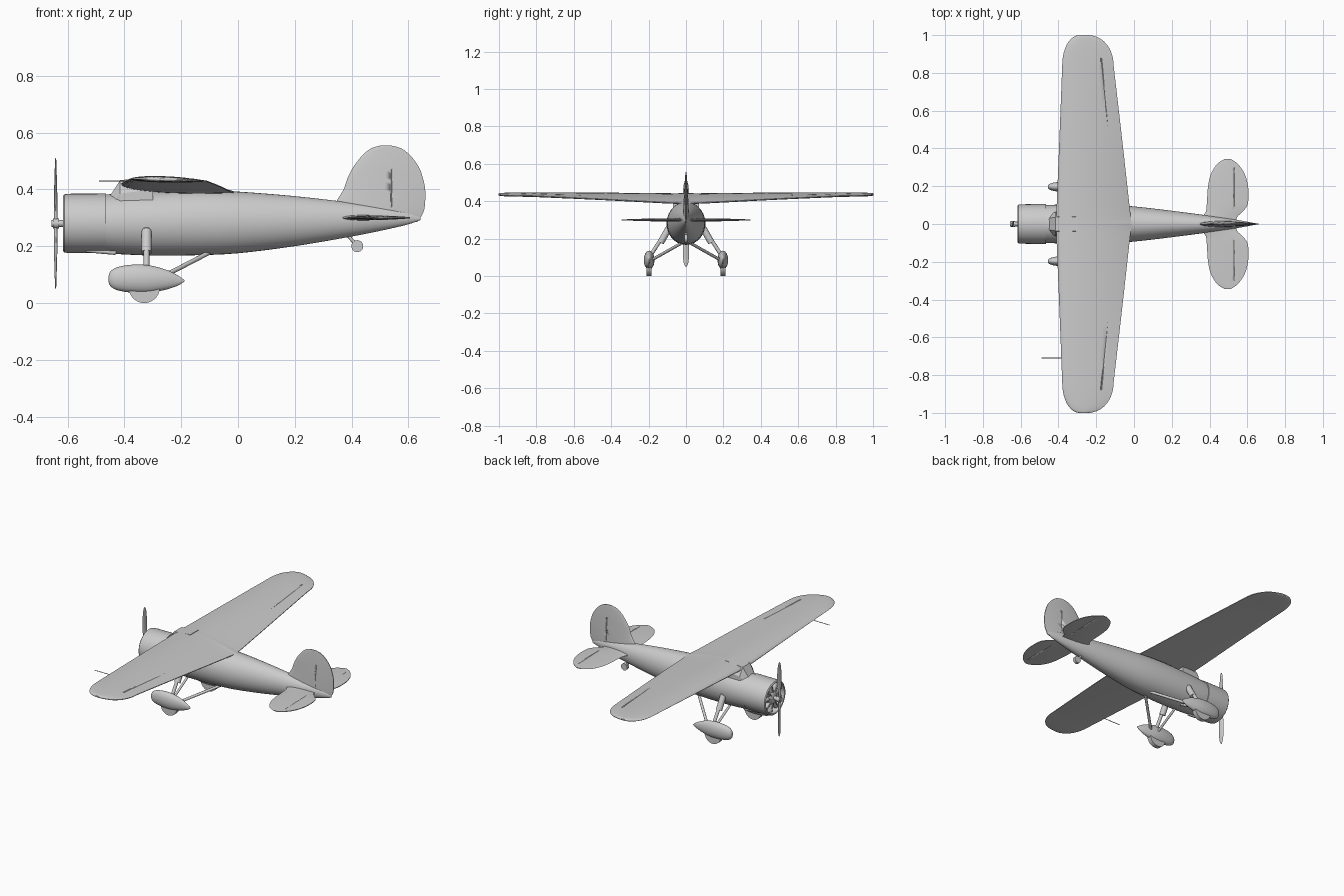
import bpy, bmesh, math
from mathutils import Vector

cube = bpy.data.objects.get("Cube")
if cube:
    bpy.data.objects.remove(cube)

paint = bpy.data.materials.new("plain_grey")
paint.use_nodes = True
GREY = (0.6, 0.6, 0.6, 1)
paint.diffuse_color = GREY
paint.node_tree.nodes["Principled BSDF"].inputs["Base Color"].default_value = GREY


def finish(name, bm, angle=40):
    bmesh.ops.recalc_face_normals(bm, faces=bm.faces)
    mesh = bpy.data.meshes.new(name)
    bm.to_mesh(mesh)
    bm.free()
    mesh.materials.append(paint)
    ob = bpy.data.objects.new(name, mesh)
    bpy.context.collection.objects.link(ob)
    bpy.ops.object.select_all(action='DESELECT')
    ob.select_set(True)
    bpy.context.view_layer.objects.active = ob
    bpy.ops.object.shade_smooth_by_angle(angle=math.radians(angle))
    return ob


def loft(name, rings, closed=False, angle=40):
    """Skin a series of equal closed rings; cap the ends or join last to first."""
    bm = bmesh.new()
    vs = [[bm.verts.new(p) for p in r] for r in rings]
    n = len(vs[0])
    pairs = list(zip(vs, vs[1:])) + ([(vs[-1], vs[0])] if closed else [])
    for a, b in pairs:
        for i in range(n):
            j = (i + 1) % n
            bm.faces.new((a[i], a[j], b[j], b[i]))
    if not closed:
        bm.faces.new(vs[0])
        bm.faces.new(vs[-1])
    return finish(name, bm, angle)


def smooth(rows, steps=4):
    """Catmull-Rom refinement of a station table."""
    out = []
    for i in range(len(rows) - 1):
        p = [rows[max(0, min(len(rows) - 1, i + k))] for k in (-1, 0, 1, 2)]
        for s in range(steps):
            t = s / steps
            out.append([b + t / 2 * (c - a + t * (2*a - 5*b + 4*c - d + t * (3*(b - c) + d - a)))
                        for a, b, c, d in zip(*p)])
    return out + [list(rows[-1])]


def ellipses(stations, y=0, n=40):
    """Stations are x, bottom, top, half width."""
    return [[(x, y + w * math.cos(a), (lo + hi) / 2 + (hi - lo) / 2 * math.sin(a))
             for a in (math.tau * i / n for i in range(n))] for x, lo, hi, w in stations]


def foil(le, te, top, bottom, drop=0, n=14):
    """Closed aerofoil ring as (chord position, height) pairs."""
    shape = lambda t: 2.6 * (math.sqrt(t) * .7 - .25 * t - .45 * t * t)
    ts = [(1 - math.cos(math.pi * i / n)) / 2 for i in range(n + 1)]
    up = [(le + (te - le) * t, top * shape(t) - drop * t * t + .002 * t) for t in ts]
    low = [(le + (te - le) * t, -bottom * shape(t) - drop * t * t - .002 * t) for t in ts[1:]]
    return up + low[::-1]


def lathe(name, profile, z=0.28, n=48):
    rings = [[(x, r * math.cos(math.tau * i / n), z + r * math.sin(math.tau * i / n))
              for i in range(n)] for x, r in profile]
    return loft(name, rings, angle=35)


def rod(name, a, b, r, r2=None, n=16, flat=1):
    a, b = Vector(a), Vector(b)
    bm = bmesh.new()
    bmesh.ops.create_cone(bm, cap_ends=True, segments=n, radius1=r,
                          radius2=r if r2 is None else r2, depth=(b - a).length)
    bmesh.ops.scale(bm, vec=(1, flat, 1), verts=bm.verts)
    rot = (b - a).to_track_quat('Z', 'Y').to_matrix()
    bmesh.ops.rotate(bm, matrix=rot, verts=bm.verts)
    bmesh.ops.translate(bm, vec=(a + b) / 2, verts=bm.verts)
    return finish(name, bm)


def groove(target, a, b, size):
    """Cut a narrow hinge slot along a line."""
    cutter = rod("slot_cutter", a, b, size, n=4)
    cutter.hide_render = True
    mod = target.modifiers.new("slot", 'BOOLEAN')
    mod.object, mod.operation, mod.solver = cutter, 'DIFFERENCE', 'EXACT'
    bpy.context.view_layer.objects.active = target
    bpy.ops.object.modifier_apply(modifier=mod.name)
    bpy.data.objects.remove(cutter)


# Fuselage and cockpit fairing
loft("fuselage", ellipses(smooth([
    (-.49, .178, .380, .098), (-.42, .172, .385, .102), (-.3, .167, .392, .104),
    (-.15, .168, .397, .102), (0, .175, .392, .093), (.2, .200, .376, .070),
    (.4, .234, .353, .044), (.52, .258, .336, .026), (.6, .277, .320, .012),
    (.642, .292, .302, .003)])))
loft("windscreen", [[(x + s * .035 * abs(y) / w, y, z) for y, z in
                     ((-w, .33), (-w, lo), (-w * .55, hi), (w * .55, hi), (w, lo), (w, .33))]
                    for x, w, lo, hi, s in ((-.468, .055, .362, .380, 1), (-.415, .066, .385, .432, 0),
                                            (-.30, .07, .40, .445, 0))], angle=20)

# Cowling, engine and exhaust
lathe("cowling", [(-.57, .02), (-.57, .088), (-.605, .088), (-.613, .091), (-.616, .097),
                  (-.611, .1025), (-.59, .1045), (-.465, .105), (-.465, .09)])
lathe("crankcase", [(-.57, .05), (-.59, .048), (-.604, .034), (-.61, .015)], n=24)
for i in range(9):
    a = math.tau * i / 9
    c, s = math.cos(a), math.sin(a)
    rod("engine_cylinder", (-.588, .035 * c, .28 + .035 * s), (-.588, .086 * c, .28 + .086 * s), .014, n=12)
    rod("push_rod", (-.604, .03 * c, .28 + .03 * s), (-.6, .084 * c, .28 + .084 * s), .003, n=6)
for y in (-.035, .035):
    rod("exhaust", (-.535, y, .186), (-.43, y, .177), .008)

# Propeller
rod("propeller_shaft", (-.656, 0, .28), (-.6, 0, .28), .012, n=20)
rod("propeller_hub", (-.652, 0, .28), (-.63, 0, .28), .017, n=20)
for d in (-1, 1):
    rings = []
    for r, w, t, twist in smooth([(.0, .008, .008, .9), (.04, .009, .007, .8), (.09, .017, .005, .45),
                                  (.15, .018, .0035, .3), (.2, .014, .0025, .2), (.222, .008, .002, .2),
                                  (.23, .002, .001, .2)]):
        ring = []
        for k in range(12):
            u, v = w * math.cos(math.tau * k / 12), t * math.sin(math.tau * k / 12)
            c, s = math.cos(twist), math.sin(twist)
            ring.append((-.642 + v * c + u * s * .6, d * (u * c - v * s), .28 + d * r))
        rings.append(ring)
    loft("propeller_blade", rings)

# Wing: half span table of y, leading edge, trailing edge, height, top, bottom, droop
half = smooth([(0, -.412, -.012, .420, .035, .036, .03), (.08, -.410, -.022, .420, .035, .036, .029),
               (.45, -.395, -.063, .428, .027, .024, .018), (.84, -.380, -.108, .436, .016, .014, .008)], 5)
for k in range(1, 11):
    a = math.pi / 2 * k / 10.4
    c = math.cos(a) ** .8
    half.append((.84 + .162 * math.sin(a), -.27 - .110 * c, -.27 + .162 * c, .436,
                 .016 * c ** .5, .014 * c ** .5, .008 * c))
span = [[-r[0], *r[1:]] for r in half[:0:-1]] + half
wing = loft("wing", [[(x, y, z + h) for x, h in foil(le, te, t, b, d)] for y, le, te, z, t, b, d in span])
for s in (-1, 1):
    groove(wing, (-.137, s * .5, .437), (-.174, s * .88, .443), .007)
rod("pitot_tube", (-.49, -.71, .43), (-.36, -.71, .43), .002, n=8)

# Fin and rudder: height, leading edge, trailing edge, half thickness
fin = loft("fin", [[(x, h, z) for x, h in foil(le, te, t, t)] for z, le, te, t in smooth([
    (.285, .35, .632, .022), (.32, .335, .653, .022), (.355, .345, .659, .020), (.40, .372, .659, .017),
    (.44, .386, .651, .014), (.48, .407, .636, .011), (.52, .438, .606, .007),
    (.545, .470, .573, .004), (.555, .505, .535, .002)], 3)])
# Tailplane: span, leading edge, trailing edge, half thickness
for s in (-1, 1):
    tail = loft("tailplane", [[(x, s * y, .30 + h) for x, h in foil(le, te, t, t)] for y, le, te, t in smooth([
        (0, .35, .545, .012), (.035, .360, .545, .012), (.065, .380, .575, .011), (.1, .385, .601, .011),
        (.15, .388, .606, .010), (.2, .392, .604, .009), (.25, .402, .592, .007), (.29, .42, .572, .005),
        (.325, .447, .542, .003), (.345, .485, .51, .0015)], 3)])
    for side in (-1, 1):
        groove(tail, (.53, s * .06, .30 + side * .010), (.53, s * .3, .30 + side * .004), .003)
    groove(fin, (.54, s * .015, .335), (.54, s * .007, .47), .003)

# Landing gear
for s in (-1, 1):
    y = s * .197
    loft("wheel_fairing", ellipses(smooth([
        (-.456, .078, .092, .004), (-.45, .060, .110, .013), (-.425, .045, .126, .022),
        (-.37, .036, .135, .028), (-.31, .036, .132, .027), (-.25, .048, .116, .018),
        (-.21, .062, .096, .008), (-.188, .076, .080, .001)]), y, 24))
    rod("wheel", (-.33, y - .013, .055), (-.33, y + .013, .055), .055, n=40)
    rod("main_strut", (-.322, s * .19, .11), (-.322, s * .085, .27), .010)
    rod("shock_sleeve", (-.322, s * .136, .178), (-.322, s * .092, .255), .018, n=20)
    rod("sleeve_cap", (-.322, s * .092, .255), (-.322, s * .086, .265), .018, .010, n=20)
    rod("rear_strut", (-.28, s * .185, .085), (-.10, s * .02, .178), .008)
    rod("inner_strut", (-.325, s * .185, .085), (-.325, s * .02, .178), .007)

# Tail wheel
rod("tail_wheel_leg", (.385, 0, .24), (.42, 0, .20), .006)
rod("tail_wheel", (.42, -.009, .2), (.42, .009, .2), .021, n=24)
